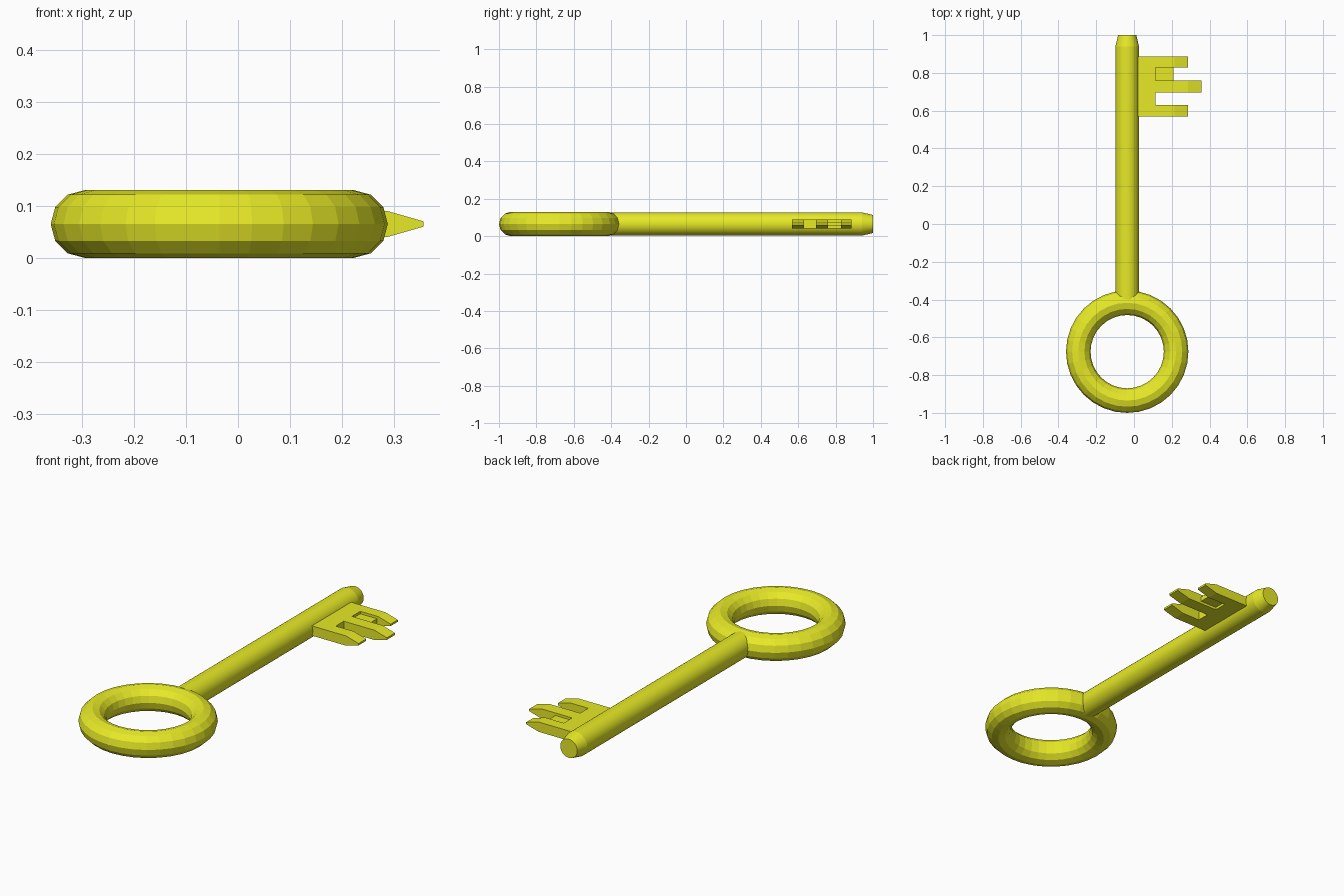
import bpy, bmesh, math
from mathutils import Vector

if "Cube" in bpy.data.objects:
    bpy.data.objects.remove(bpy.data.objects["Cube"])

AXIS_X, MID_Z = -0.036, 0.065

metal = bpy.data.materials.new("yellow_metal")
metal.diffuse_color = (0.8, 0.82, 0.02, 1)
metal.use_nodes = True
metal.node_tree.nodes["Principled BSDF"].inputs["Base Color"].default_value = metal.diffuse_color


def finish(name, bm):
    bmesh.ops.recalc_face_normals(bm, faces=bm.faces)
    mesh = bpy.data.meshes.new(name)
    bm.to_mesh(mesh)
    bm.free()
    mesh.materials.append(metal)
    obj = bpy.data.objects.new(name, mesh)
    bpy.context.collection.objects.link(obj)
    return obj


def prism(bm, outline, half):
    """Extrude a top-view outline symmetrically about the key's mid plane."""
    base = bm.faces.new([bm.verts.new((x, y, MID_Z - half)) for x, y in outline])
    new = bmesh.ops.extrude_face_region(bm, geom=[base])["geom"]
    bmesh.ops.translate(bm, vec=(0, 0, 2 * half),
                        verts=[v for v in new if isinstance(v, bmesh.types.BMVert)])
    bmesh.ops.recalc_face_normals(bm, faces=bm.faces)


# Ring handle
bpy.ops.mesh.primitive_torus_add(
    major_segments=32, minor_segments=12, major_radius=0.259, minor_radius=0.065,
    location=(AXIS_X, -0.676, MID_Z))
ring = bpy.context.object
ring.name = "ring_handle"
ring.data.materials.append(metal)

# Round shaft with a chamfered tip
bm = bmesh.new()
SIDES = 32
loops = []
for y, r in ((-0.40, 0.0625), (0.94, 0.0625), (1.0, 0.048)):
    loops.append([bm.verts.new((AXIS_X + r * math.cos(a), y, MID_Z + r * math.sin(a)))
                  for a in (2 * math.pi * i / SIDES for i in range(SIDES))])
for a, b in zip(loops, loops[1:]):
    for i in range(SIDES):
        j = (i + 1) % SIDES
        bm.faces.new((a[i], a[j], b[j], b[i]))
bm.faces.new(loops[0])
bm.faces.new(loops[-1])
shaft = finish("shaft", bm)
bpy.ops.object.select_all(action='DESELECT')
shaft.select_set(True)
bpy.context.view_layer.objects.active = shaft
bpy.ops.object.shade_smooth_by_angle(angle=math.radians(13))

# Key bit: comb plate, then tooth ends drawn out to thin edges
ROOT, NOTCH, TAPER, HALF = 0.0, 0.113, 0.07, 0.025
teeth = [(0.568, 0.63, 0.285), (0.695, 0.76, 0.357), (0.828, 0.886, 0.285)]
outline = [(ROOT, teeth[0][0])]
for i, (y0, y1, end) in enumerate(teeth):
    if i:
        outline.append((NOTCH, y0))
    outline += [(end - TAPER, y0), (end - TAPER, y1)]
    if i < len(teeth) - 1:
        outline.append((NOTCH, y1))
outline.append((ROOT, teeth[-1][1]))
bm = bmesh.new()
prism(bm, outline, HALF)
tips = [f for f in bm.faces
        if f.normal.x > 0.9 and f.calc_center_median().x > NOTCH + 0.05]
for face in bmesh.ops.extrude_discrete_faces(bm, faces=tips)["faces"]:
    for v in face.verts:
        v.co += Vector((TAPER, 0, 0))
        v.co.z = MID_Z + (v.co.z - MID_Z) * 0.2
finish("key_bit", bm)

# Thin web in the upper notch
bm = bmesh.new()
prism(bm, [(NOTCH - 0.01, 0.755), (0.208, 0.755), (0.208, 0.833), (NOTCH - 0.01, 0.833)], 0.012)
finish("bit_web", bm)
